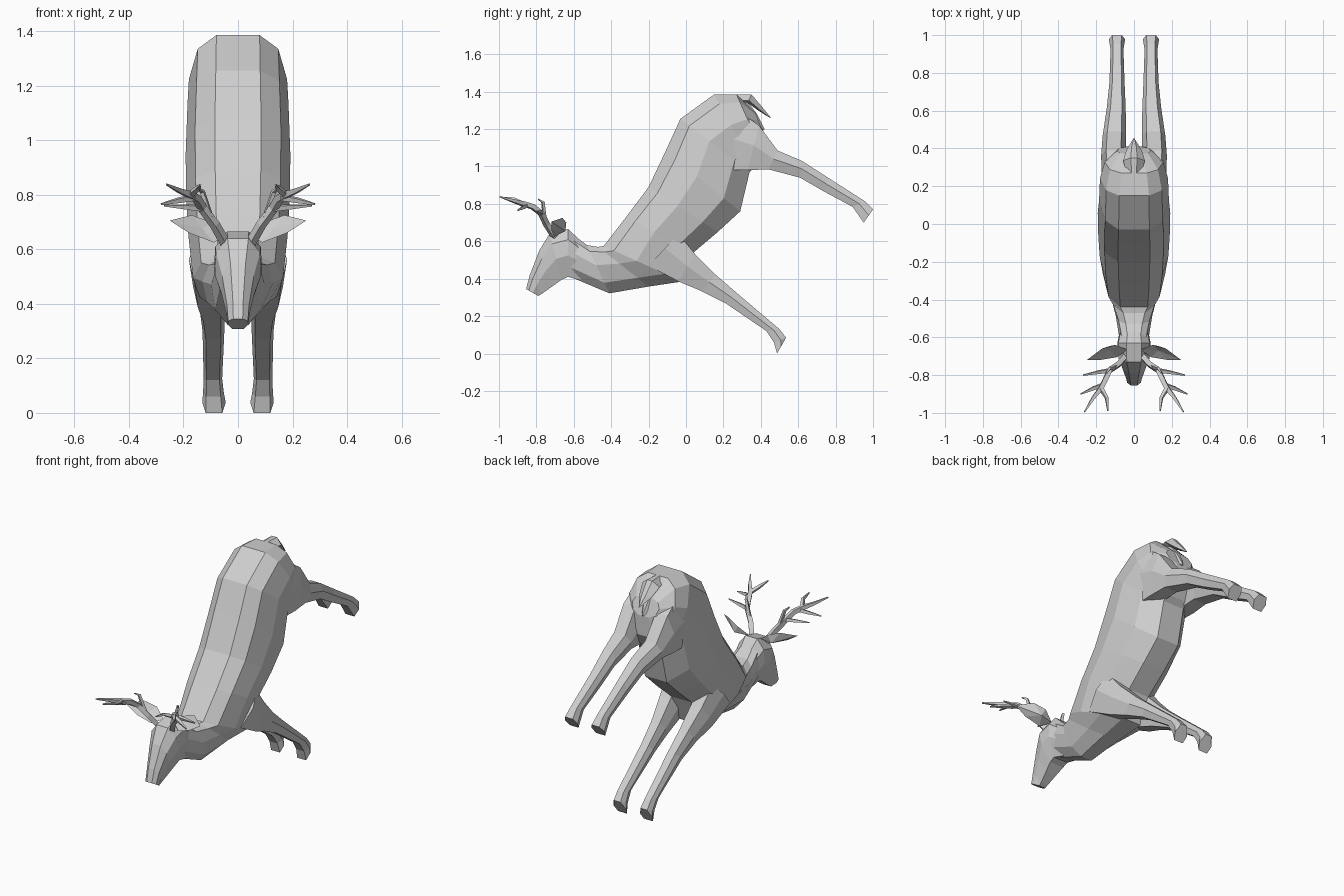
import bpy, bmesh
from mathutils import Vector

hide = bpy.data.materials.new("pale grey")
hide.diffuse_color = (0.62, 0.62, 0.62, 1)


def finish(name, bm, mirror=False):
    bmesh.ops.recalc_face_normals(bm, faces=bm.faces)
    me = bpy.data.meshes.new(name)
    bm.to_mesh(me)
    bm.free()
    me.materials.append(hide)
    ob = bpy.data.objects.new(name, me)
    bpy.context.collection.objects.link(ob)
    if mirror:
        ob.modifiers.new("Mirror", 'MIRROR').use_mirror_merge = False
    return ob


def skin(bm, rings):
    """Join rings of points into a closed tube."""
    loops = [[bm.verts.new(p) for p in r] for r in rings]
    n = len(loops[0])
    for a, b in zip(loops, loops[1:]):
        for i in range(n):
            j = (i + 1) % n
            bm.faces.new((a[i], a[j], b[j], b[i]))
    bm.faces.new(loops[0])
    bm.faces.new(loops[-1][::-1])


def section(ring, half):
    """Ring between an upper and a lower (y, z) point; half lists (width, depth)."""
    (uy, uz), (ly, lz), cx, hw = ring
    pts = [(cx + w * hw, uy + (ly - uy) * t, uz + (lz - uz) * t) for w, t in half]
    other = [(2 * cx - x, y, z) for x, y, z in reversed(pts)]
    return pts + other


def loft(name, rings, half, mirror=False):
    bm = bmesh.new()
    skin(bm, [section(r, half) for r in rings])
    return finish(name, bm, mirror)


def branch(bm, path):
    """Four-sided tapering horn along (x, y, z, radius) points."""
    pts = [Vector(p[:3]) for p in path]
    rings = []
    for i, p in enumerate(pts):
        d = (pts[min(i + 1, len(pts) - 1)] - pts[max(i - 1, 0)]).normalized()
        u = d.cross(Vector((0.5, 0.3, 0.8))).normalized()
        v = d.cross(u)
        r = path[i][3]
        rings.append([p + u * r, p + v * r, p - u * r, p - v * r])
    skin(bm, rings)


# Trunk and neck
TRUNK = [(0.44, 0), (0.82, 0.13), (1, 0.42), (0.86, 0.78), (0.38, 1)]
loft("body", [
    ((0.37, 1.29), (0.41, 1.19), 0, 0.09),
    ((0.27, 1.385), (0.41, 1.07), 0, 0.155),
    ((0.15, 1.385), (0.37, 1.00), 0, 0.18),
    ((-0.03, 1.255), (0.34, 0.97), 0, 0.185),
    ((-0.11, 1.08), (0.29, 0.76), 0, 0.192),
    ((-0.20, 0.89), (0.17, 0.65), 0, 0.19),
    ((-0.32, 0.73), (0.04, 0.54), 0, 0.182),
    ((-0.44, 0.575), (-0.02, 0.385), 0, 0.165),
    ((-0.47, 0.57), (-0.20, 0.358), 0, 0.13),
    ((-0.53, 0.58), (-0.41, 0.322), 0, 0.098),
    ((-0.61, 0.64), (-0.63, 0.415), 0, 0.075),
], TRUNK)

# Head, from the crown to the nose
HEAD = [(0.45, 0), (0.95, 0.22), (1, 0.55), (0.55, 1)]
loft("head", [
    ((-0.57, 0.61), (-0.56, 0.39), 0, 0.075),
    ((-0.63, 0.665), (-0.63, 0.41), 0, 0.088),
    ((-0.73, 0.64), (-0.665, 0.395), 0, 0.085),
    ((-0.785, 0.55), (-0.72, 0.355), 0, 0.062),
    ((-0.835, 0.42), (-0.77, 0.32), 0, 0.043),
    ((-0.855, 0.345), (-0.79, 0.308), 0, 0.038),
], HEAD)

# Legs, ending in flared hooves
LEG = [(0.6, 0), (1, 0.45), (0.7, 1)]
HOOF = 0.043
loft("front_legs", [
    ((-0.04, 0.64), (-0.20, 0.47), 0.11, 0.07),
    ((0.05, 0.53), (-0.04, 0.385), 0.105, 0.06),
    ((0.16, 0.42), (0.08, 0.335), 0.095, 0.046),
    ((0.27, 0.325), (0.21, 0.27), 0.09, 0.04),
    ((0.50, 0.13), (0.43, 0.12), 0.092, 0.034),
    ((0.535, 0.085), (0.47, 0.06), 0.09, HOOF - 0.005),
    ((0.527, 0.07), (0.487, 0.0), 0.088, HOOF),
], LEG, True)
loft("hind_legs", [
    ((0.26, 1.31), (0.16, 0.98), 0.10, 0.07),
    ((0.39, 1.22), (0.33, 0.98), 0.108, 0.066),
    ((0.49, 1.085), (0.44, 0.985), 0.104, 0.062),
    ((0.62, 1.03), (0.61, 0.94), 0.094, 0.05),
    ((0.76, 0.94), (0.74, 0.865), 0.09, 0.04),
    ((0.955, 0.815), (0.89, 0.785), 0.09, 0.034),
    ((1.0, 0.77), (0.95, 0.70), 0.09, HOOF),
], LEG, True)

# Tail: a short pointed flap with a second flap beneath
FLAP = [(0.3, 0), (1, 0.7), (0.3, 1)]
loft("tail", [
    ((0.25, 1.385), (0.26, 1.34), 0, 0.035),
    ((0.35, 1.385), (0.33, 1.34), 0, 0.058),
    ((0.41, 1.315), (0.385, 1.30), 0, 0.04),
    ((0.455, 1.26), (0.445, 1.262), 0, 0.005),
], FLAP)
loft("tail_underside", [
    ((0.32, 1.36), (0.29, 1.33), 0, 0.04),
    ((0.38, 1.28), (0.35, 1.26), 0, 0.045),
    ((0.42, 1.20), (0.41, 1.19), 0, 0.008),
], FLAP)

# Ears: leaf shapes with a hollow front
bm = bmesh.new()
rim = [bm.verts.new(p) for p in (
    (0.035, -0.665, 0.65), (0.10, -0.64, 0.70), (0.17, -0.66, 0.725),
    (0.25, -0.72, 0.705), (0.18, -0.72, 0.66), (0.09, -0.705, 0.625))]
front = bm.verts.new((0.13, -0.67, 0.675))
back = bm.verts.new((0.125, -0.645, 0.655))
for i in range(6):
    a, b = rim[i], rim[(i + 1) % 6]
    bm.faces.new((a, b, front))
    bm.faces.new((b, a, back))
finish("ears", bm, True)

# Antlers: one curved beam with side tines
bm = bmesh.new()
for path in (
    [(0.045, -0.70, 0.62, 0.02), (0.085, -0.745, 0.69, 0.019),
     (0.13, -0.775, 0.75, 0.018), (0.15, -0.82, 0.785, 0.018),
     (0.175, -0.87, 0.80, 0.017), (0.215, -0.92, 0.815, 0.012),
     (0.262, -0.995, 0.838, 0.004)],
    [(0.175, -0.87, 0.80, 0.014), (0.145, -0.92, 0.825, 0.011),
     (0.138, -0.99, 0.835, 0.004)],
    [(0.13, -0.775, 0.75, 0.014), (0.19, -0.785, 0.755, 0.011),
     (0.27, -0.80, 0.76, 0.004)],
    [(0.16, -0.85, 0.79, 0.014), (0.215, -0.87, 0.78, 0.012),
     (0.282, -0.90, 0.765, 0.004)],
    [(0.10, -0.755, 0.715, 0.013), (0.13, -0.765, 0.81, 0.010),
     (0.145, -0.79, 0.825, 0.004)],
):
    branch(bm, path)
finish("antlers", bm, True)
